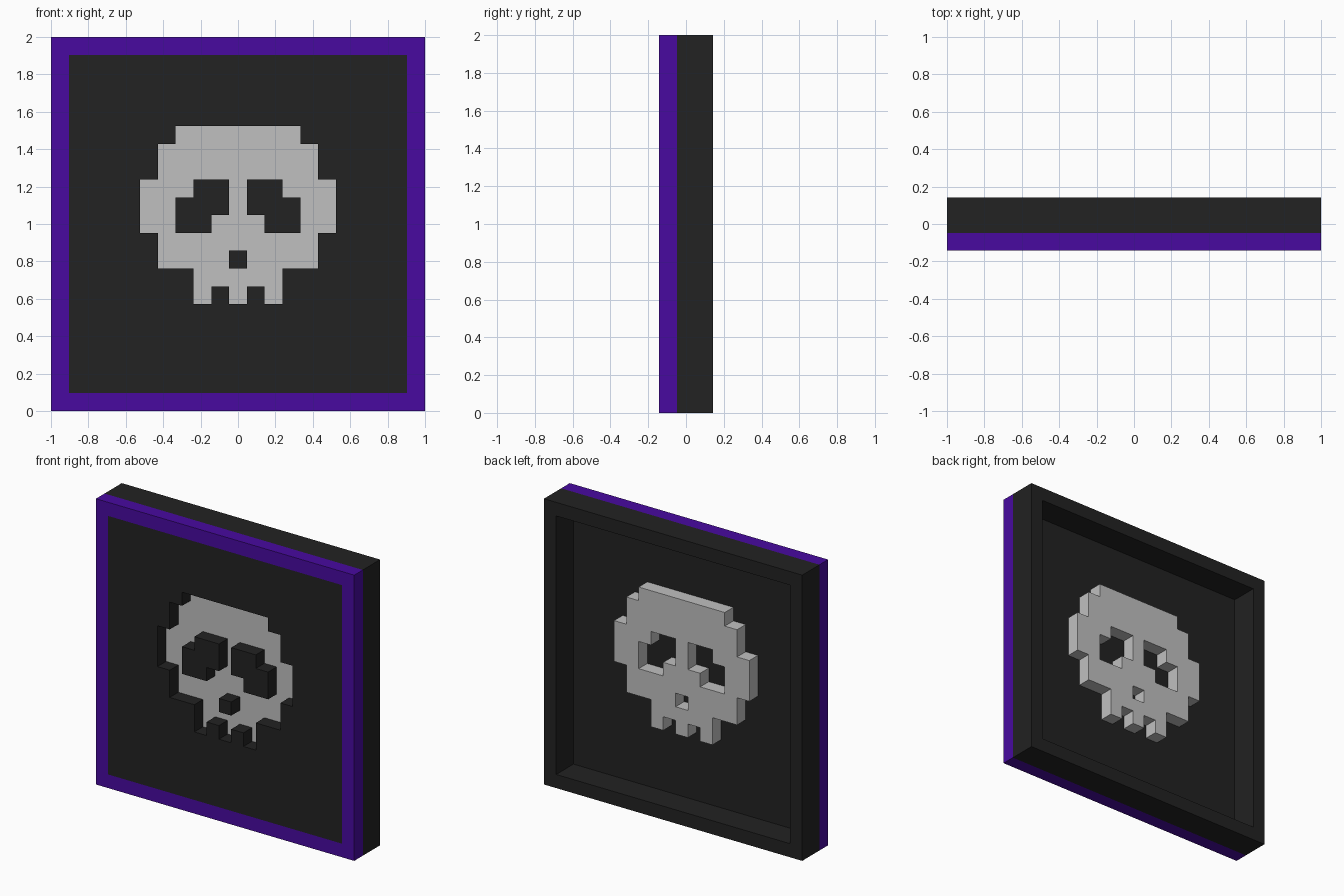
import bpy
import bmesh

cube = bpy.data.objects.get("Cube")
if cube:
    bpy.data.objects.remove(cube, do_unlink=True)

N = 21            # cells per side
U = 2 / N         # cell size
Y = [(-1.5 + k) * U for k in range(4)]   # layer boundaries, front to back


def material(name, rgb):
    m = bpy.data.materials.new(name)
    m.use_nodes = True
    m.diffuse_color = (*rgb, 1)
    bsdf = m.node_tree.nodes["Principled BSDF"]
    bsdf.inputs["Base Color"].default_value = (*rgb, 1)
    bsdf.inputs["Roughness"].default_value = 0.8
    return m


def cell_slab(name, cells, y0, y1, mat):
    """Closed slab made of square cells (column, row) between two depths."""
    bm = bmesh.new()
    cache = {}

    def vert(i, j, y):
        if (i, j, y) not in cache:
            cache[i, j, y] = bm.verts.new((-1 + i * U, y, j * U))
        return cache[i, j, y]

    for i, j in sorted(cells):
        ring = [(i, j), (i + 1, j), (i + 1, j + 1), (i, j + 1)]
        beyond = [(i, j - 1), (i + 1, j), (i, j + 1), (i - 1, j)]
        bm.faces.new([vert(*p, y0) for p in ring])
        bm.faces.new([vert(*p, y1) for p in reversed(ring)])
        # side walls only where the neighbouring cell is empty
        for k in range(4):
            if beyond[k] not in cells:
                a, b = ring[k], ring[(k + 1) % 4]
                bm.faces.new([vert(*b, y0), vert(*a, y0), vert(*a, y1), vert(*b, y1)])
    mesh = bpy.data.meshes.new(name)
    bm.to_mesh(mesh)
    bm.free()
    mesh.materials.append(mat)
    obj = bpy.data.objects.new(name, mesh)
    bpy.context.collection.objects.link(obj)
    return obj


purple = material("purple", (0.065, 0.003, 0.352))
black = material("charcoal black", (0.016, 0.016, 0.016))
grey = material("light grey", (0.527, 0.527, 0.527))

# Skull pattern: half rows from the centre column outwards, top row first
HALF_ROWS = [
    "####..",
    "#####.",
    "#####.",
    "#..###",
    "#...##",
    "##..##",
    "#####.",
    ".####.",
    "###...",
    "#.#...",
]
skull = {(10 + s * c, 15 - r)
         for r, row in enumerate(HALF_ROWS)
         for c, ch in enumerate(row) if ch == "#"
         for s in (-1, 1)}

square = {(i, j) for i in range(N) for j in range(N)}
inner = {(i, j) for i, j in square if 0 < i < N - 1 and 0 < j < N - 1}
border = square - inner

# Coloured rim, front panel with skull opening, deep rear rim, recessed skull
cell_slab("front_rim", border, Y[0], Y[1], purple)
cell_slab("front_panel", inner - skull, Y[0], Y[1], black)
cell_slab("rear_rim", border, Y[1], Y[3], black)
cell_slab("skull_inlay", skull, Y[1], Y[2], grey)
